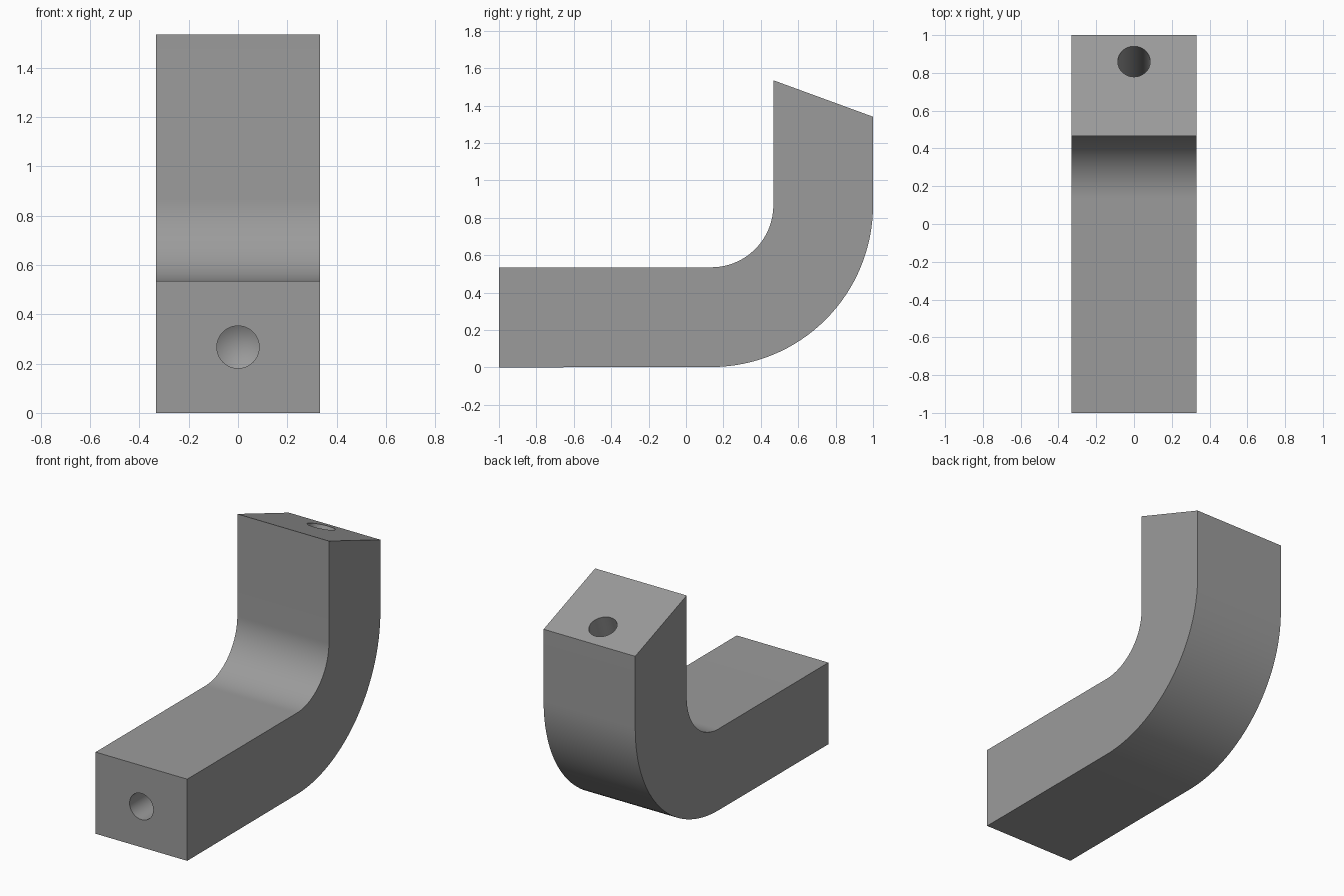
import bpy, bmesh, math
from mathutils import Vector

if "Cube" in bpy.data.objects:
    bpy.data.objects.remove(bpy.data.objects["Cube"])

HALF_W = 0.332
BEND_Y, BEND_Z = 0.135, 0.867   # centre of the bend
R_IN, R_OUT = 0.332, 0.865
STEPS = 32

grey = bpy.data.materials.new("mid grey")
grey.diffuse_color = (0.33, 0.33, 0.33, 1)
grey.use_nodes = True
grey.node_tree.nodes["Principled BSDF"].inputs["Base Color"].default_value = grey.diffuse_color


def arc(radius, start, end):
    for i in range(STEPS + 1):
        a = math.radians(start + (end - start) * i / STEPS)
        yield (BEND_Y + radius * math.cos(a),
               max(0, BEND_Z + radius * math.sin(a)))


def make_object(name, bm):
    bmesh.ops.recalc_face_normals(bm, faces=bm.faces)
    mesh = bpy.data.meshes.new(name)
    bm.to_mesh(mesh)
    bm.free()
    mesh.materials.append(grey)
    obj = bpy.data.objects.new(name, mesh)
    bpy.context.collection.objects.link(obj)
    return obj


# Bent bar: side profile extruded across x
profile = [(-1, 0), *arc(R_OUT, -90, 0), (1, 1.34), (0.467, 1.535),
           *arc(R_IN, 0, -90), (-1, 0.535)]
bm = bmesh.new()
side = bm.faces.new([bm.verts.new((-HALF_W, y, z)) for y, z in profile])
ext = bmesh.ops.extrude_face_region(bm, geom=[side])
bmesh.ops.translate(bm, vec=(2 * HALF_W, 0, 0),
                    verts=[v for v in ext["geom"] if isinstance(v, bmesh.types.BMVert)])
bar = make_object("bent_bar", bm)


# Drill shape: cylinder with a conical tip, pointing into the bar
def drill(name, mouth, direction, radius=0.086, depth=0.6, n=48):
    d = Vector(direction).normalized()
    u = Vector((1, 0, 0))
    v = d.cross(u)
    bm = bmesh.new()
    rings = []
    for t in (-0.1, depth):
        rings.append([bm.verts.new(Vector(mouth) + d * t + radius * (
            u * math.cos(2 * math.pi * i / n) + v * math.sin(2 * math.pi * i / n)))
            for i in range(n)])
    tip = bm.verts.new(Vector(mouth) + d * (depth + radius * 0.6))
    bm.faces.new(rings[0])
    for i in range(n):
        j = (i + 1) % n
        bm.faces.new((rings[0][i], rings[0][j], rings[1][j], rings[1][i]))
        bm.faces.new((rings[1][i], rings[1][j], tip))
    obj = make_object(name, bm)
    obj.hide_render = True
    obj.hide_set(True)
    return obj


# Drilled holes, each square to its end face
cutters = [drill("front_hole_cutter", (0, -1, 0.267), (0, 1, 0)),
           drill("top_hole_cutter", (0, 0.86, 1.391), (0, -0.195, -0.533))]
for cutter in cutters:
    mod = bar.modifiers.new(cutter.name, 'BOOLEAN')
    mod.operation = 'DIFFERENCE'
    mod.solver = 'EXACT'
    mod.object = cutter
bpy.context.view_layer.objects.active = bar
bar.select_set(True)
for mod in list(bar.modifiers):
    bpy.ops.object.modifier_apply(modifier=mod.name)
for cutter in cutters:
    bpy.data.objects.remove(cutter)
bpy.ops.object.shade_smooth_by_angle(angle=math.radians(25))
# The slanted cap meets the front wall sharply; only the bend and holes are smooth
